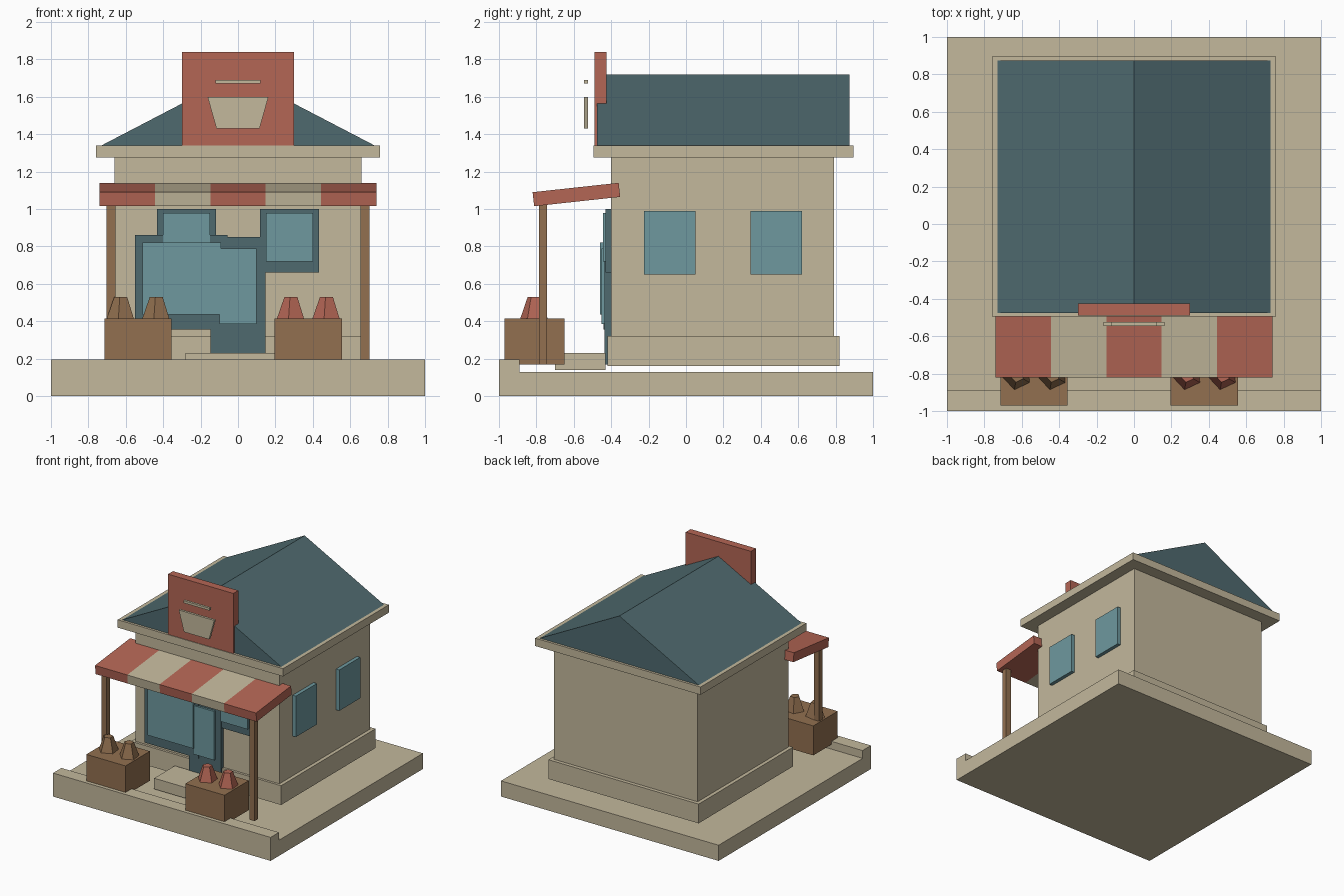
import bpy, bmesh, math

cube = bpy.data.objects.get("Cube")
if cube:
    bpy.data.objects.remove(cube, do_unlink=True)


def material(name, r, g, b):
    """Flat material from 8-bit sRGB values, stored as linear."""
    lin = [((v / 255 + 0.055) / 1.055) ** 2.4 for v in (r, g, b)] + [1.0]
    m = bpy.data.materials.new(name)
    m.use_nodes = True
    m.diffuse_color = lin
    bsdf = next(n for n in m.node_tree.nodes if n.type == 'BSDF_PRINCIPLED')
    bsdf.inputs["Base Color"].default_value = lin
    return m


CREAM = material("cream plaster", 195, 184, 156)
RED = material("brick red", 180, 102, 85)
TEAL = material("dark teal", 79, 106, 111)
GLASS = material("window glass", 110, 153, 159)
BROWN = material("wood brown", 146, 112, 80)


def finish(name, bm, mat):
    bmesh.ops.recalc_face_normals(bm, faces=bm.faces)
    mesh = bpy.data.meshes.new(name)
    bm.to_mesh(mesh)
    bm.free()
    mesh.materials.append(mat)
    obj = bpy.data.objects.new(name, mesh)
    bpy.context.collection.objects.link(obj)
    return obj


def prism(name, profile, axis, start, end, mat):
    """Extrude a profile along x (points are y, z) or along y (points are x, z)."""
    bm = bmesh.new()
    place = (lambda p: (start, *p)) if axis == 'x' else (lambda p: (p[0], start, p[1]))
    face = bm.faces.new([bm.verts.new(place(p)) for p in profile])
    out = bmesh.ops.extrude_face_region(bm, geom=[face])
    verts = [v for v in out["geom"] if isinstance(v, bmesh.types.BMVert)]
    d = end - start
    bmesh.ops.translate(bm, verts=verts, vec=(d, 0, 0) if axis == 'x' else (0, d, 0))
    return finish(name, bm, mat)


def box(name, x, y, z, mat):
    profile = [(x[0], z[0]), (x[1], z[0]), (x[1], z[1]), (x[0], z[1])]
    return prism(name, profile, 'y', y[0], y[1], mat)


# Ground slab with raised front curb
prism("ground_slab", [(-1, 0), (1, 0), (1, .13), (-.89, .13), (-.89, .195), (-1, .195)],
      'x', -1, 1, CREAM)

# Building body
box("plinth", (-.69, .69), (-.42, .82), (.16, .32), CREAM)
box("walls", (-.66, .66), (-.4, .79), (.16, 1.28), CREAM)
box("eave_slab", (-.76, .76), (-.495, .895), (1.275, 1.34), CREAM)
prism("roof", [(-.73, 1.34), (.73, 1.34), (0, 1.72)], 'y', -.475, .875, TEAL)
box("door_step", (-.28, .28), (-.7, -.43), (.14, .23), CREAM)

# Sign board with floating bowl emblem
box("sign_board", (-.3, .3), (-.49, -.425), (1.34, 1.84), RED)
prism("sign_bowl", [(-.115, 1.43), (.115, 1.43), (.163, 1.6), (-.163, 1.6)],
      'y', -.545, -.525, CREAM)
box("sign_bar", (-.12, .12), (-.545, -.525), (1.67, 1.69), CREAM)

# Striped sloping awning
SLOPE = [(-.82, 1.09), (-.812, 1.015), (-.352, 1.065), (-.36, 1.14)]
STRIPES = 5
width = 1.48 / STRIPES
for i in range(STRIPES):
    left = -.74 + i * width
    prism(f"awning_stripe_{i + 1}", SLOPE, 'x', left, left + width, CREAM if i % 2 else RED)

# Awning posts
for side, x in (("right", -.68), ("left", .68)):
    box(f"{side}_awning_post", (x - .024, x + .024), (-.787, -.742), (.17, 1.03), BROWN)


def framed(name, x, z, front, gx, gz, glass_front):
    """Frame panel on the front wall with a glass panel standing proud of it."""
    box(f"{name}_frame", x, (front, -.4), z, TEAL)
    box(f"{name}_glass", gx, (glass_front, front), gz, GLASS)


# Front windows and door
for side, s in (("right", -1), ("left", 1)):
    framed(f"{side}_upper_window", (s * .275 - .157, s * .275 + .157), (.66, 1), -.43,
           (s * .275 - .125, s * .275 + .125), (.72, .98), -.445)
framed("shop_window", (-.55, -.055), (.355, .86), -.44, (-.51, -.09), (.435, .82), -.46)
framed("door", (-.148, .148), (.17, .85), -.435, (-.098, .098), (.385, .79), -.452)

# Side windows
for name, y in (("front", -.0875), ("rear", .4825)):
    box(f"{name}_side_window", (.65, .69), (y - .1375, y + .1375), (.65, .99), GLASS)

# Crates with tapered five-sided goods
for side, x, mat in (("right", -.535, BROWN), ("left", .375, RED)):
    box(f"{side}_crate", (x - .18, x + .18), (-.97, -.65), (.17, .415), BROWN)
    for n, offset in enumerate((-.09, .1)):
        bpy.ops.mesh.primitive_cone_add(
            vertices=5, radius1=.086, radius2=.037, depth=.14,
            location=(x + offset, -.81, .46), rotation=(0, 0, math.radians(25)))
        goods = bpy.context.object
        goods.name = f"{side}_crate_goods_{n + 1}"
        goods.data.materials.append(mat)
